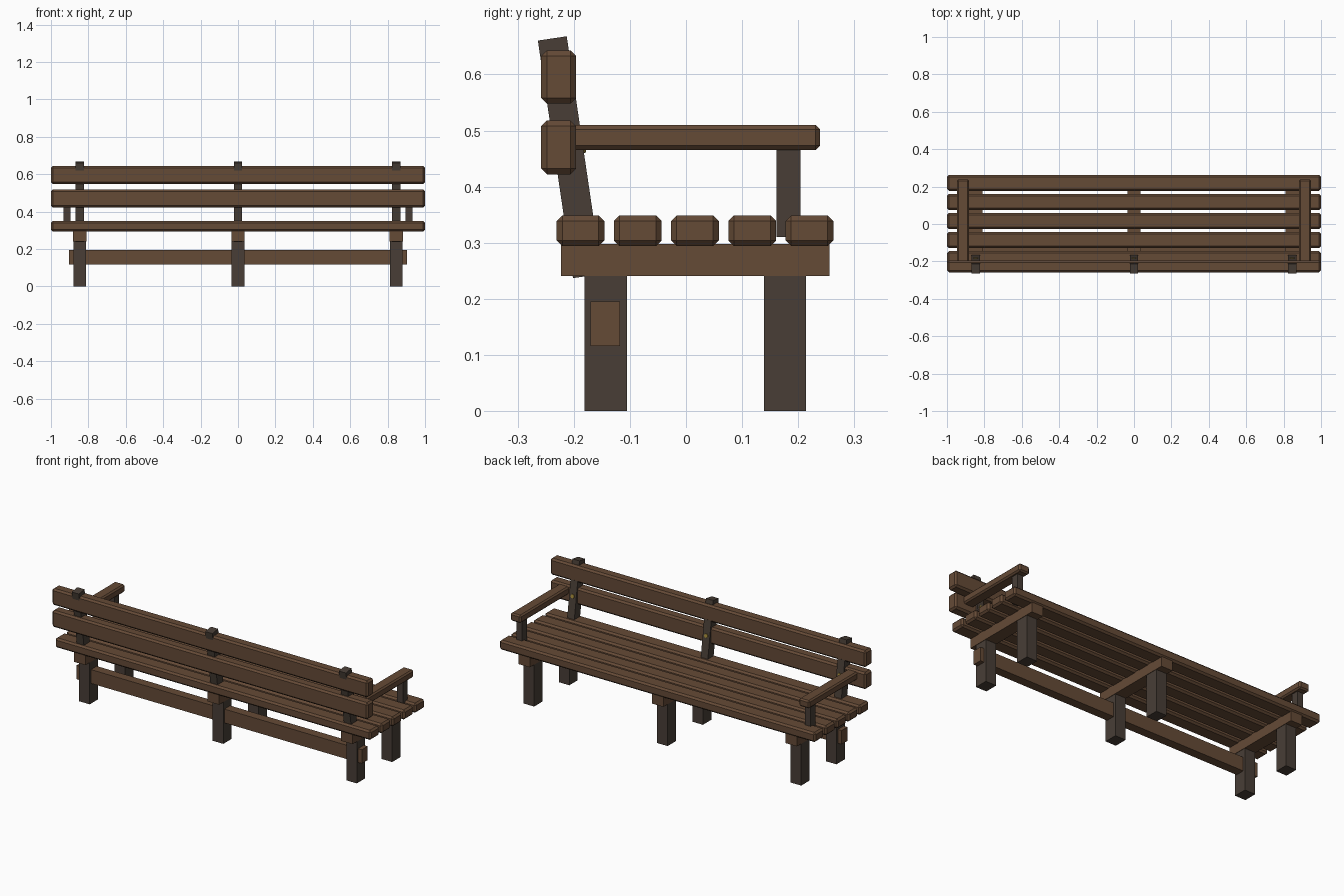
import bpy
from math import radians, sin, cos, pi
from mathutils import Vector

if "Cube" in bpy.data.objects:
    bpy.data.objects.remove(bpy.data.objects["Cube"])


def material(name, rgb):
    m = bpy.data.materials.new(name)
    m.diffuse_color = (*rgb, 1)
    m.use_nodes = True
    m.node_tree.nodes["Principled BSDF"].inputs["Base Color"].default_value = m.diffuse_color
    return m


WOOD = material("brown_wood", (0.13, 0.069, 0.037))
DARK = material("dark_wood", (0.065, 0.048, 0.037))
BRASS = material("brass", (0.35, 0.24, 0.04))


def box(name, x, y, z, mat, bevel=0.0):
    """Box from (min, max) ranges, with an optional chamfer."""
    bpy.ops.mesh.primitive_cube_add(size=1, location=[(a + b) / 2 for a, b in (x, y, z)])
    ob = bpy.context.object
    ob.name = name
    ob.scale = [b - a for a, b in (x, y, z)]
    bpy.ops.object.transform_apply(location=False, rotation=False, scale=True)
    ob.data.materials.append(mat)
    if bevel:
        mod = ob.modifiers.new("chamfer", 'BEVEL')
        mod.width = bevel
        mod.segments = 1
    return ob


def span(c, w):
    return (c - w / 2, c + w / 2)


# Seat slats
for i in range(5):
    box("seat_slat", (-1, 1), span(-0.188 + i * 0.102, 0.085), (0.294, 0.349), WOOD, 0.01)

# Backrest slats
for z in ((0.422, 0.518), (0.548, 0.643)):
    box("back_slat", (-1, 1), (-0.258, -0.196), z, WOOD, 0.01)

# Three frames: legs, bearer, leaning back support with bolt
tilt = radians(8.4)
for x in (-0.846, 0, 0.846):
    box("rear_leg", span(x, 0.067), (-0.181, -0.105), (0, 0.245), DARK)
    box("front_leg", span(x, 0.067), (0.139, 0.214), (0, 0.245), DARK)
    box("seat_bearer", span(x, 0.072), (-0.223, 0.256), (0.241, 0.298), WOOD)
    centre = Vector((x, -0.207, 0.4525))
    post = box("back_support", span(x, 0.045), span(centre.y, 0.052), span(centre.z, 0.428), DARK)
    post.rotation_euler.x = tilt
    out = Vector((0, cos(tilt), sin(tilt)))
    up = Vector((0, -sin(tilt), cos(tilt)))
    bpy.ops.mesh.primitive_cylinder_add(vertices=12, radius=0.011, depth=0.012,
                                        location=centre + up * 0.015 + out * 0.024,
                                        rotation=(tilt - pi / 2, 0, 0))
    bolt = bpy.context.object
    bolt.name = "bolt"
    bolt.data.materials.append(BRASS)

# Long stretcher through the rear legs
box("stretcher", (-0.904, 0.904), (-0.17, -0.118), (0.116, 0.195), WOOD)

# Armrests and their posts
for s in (-1, 1):
    box("armrest", span(s * 0.914, 0.066), (-0.21, 0.239), (0.465, 0.51), WOOD, 0.008)
    box("armrest_post", span(s * 0.914, 0.036), (0.161, 0.204), (0.31, 0.468), DARK)
